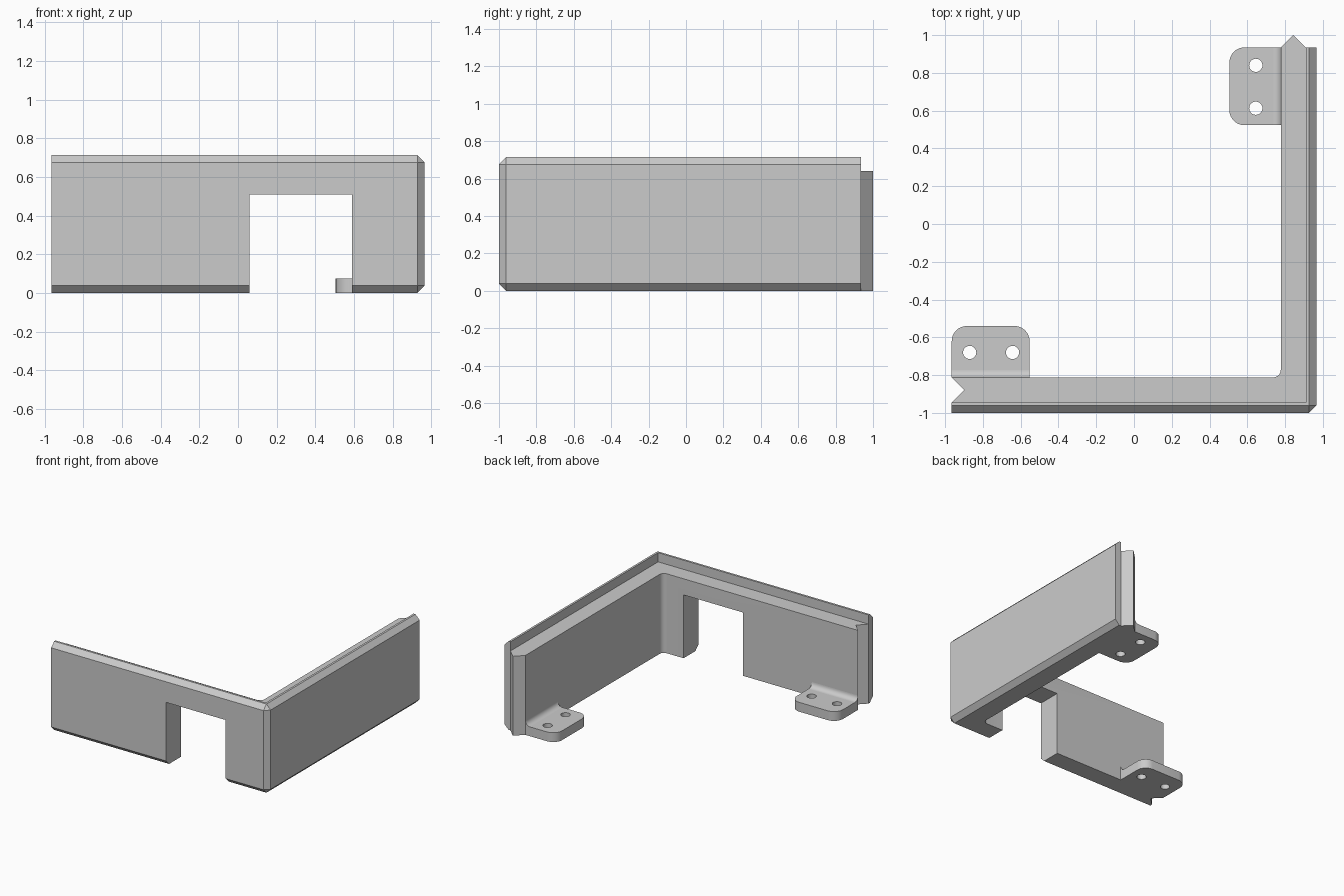
import bpy, bmesh
from math import sin, cos, pi, radians
from mathutils import Vector

if "Cube" in bpy.data.objects:
    bpy.data.objects.remove(bpy.data.objects["Cube"], do_unlink=True)

grey = bpy.data.materials.new("plain_grey")
grey.use_nodes = True
grey.diffuse_color = (0.6, 0.6, 0.6, 1)
grey.node_tree.nodes["Principled BSDF"].inputs["Base Color"].default_value = (0.6, 0.6, 0.6, 1)

# Main dimensions
LEFT, RIGHT, FRONT, BACK = -0.965, 0.965, -1.0, 0.935
THICK, LIP, CHAMFER = 0.188, 0.055, 0.038
TOP, SHELF = 0.714, 0.64
INNER_X, INNER_Y = RIGHT - THICK, FRONT + THICK
FILLET, STEPS = 0.04, 8


def finish(bm, name):
    bmesh.ops.remove_doubles(bm, verts=bm.verts, dist=1e-5)
    bmesh.ops.recalc_face_normals(bm, faces=bm.faces)
    mesh = bpy.data.meshes.new(name)
    bm.to_mesh(mesh)
    bm.free()
    mesh.materials.append(grey)
    obj = bpy.data.objects.new(name, mesh)
    bpy.context.collection.objects.link(obj)
    return obj


def prism(name, points, direction):
    """Extrude a closed outline of 3D points along a direction."""
    bm = bmesh.new()
    face = bm.faces.new([bm.verts.new(p) for p in points])
    result = bmesh.ops.extrude_face_region(bm, geom=[face])
    verts = [v for v in result["geom"] if isinstance(v, bmesh.types.BMVert)]
    bmesh.ops.translate(bm, verts=verts, vec=direction)
    return finish(bm, name)


def upright(name, outline, low, high):
    return prism(name, [(x, y, low) for x, y in outline], (0, 0, high - low))


def arc(cx, cy, r, start, end, steps=STEPS):
    angles = [radians(start + (end - start) * i / steps) for i in range(steps + 1)]
    return [(cx + r * cos(a), cy + r * sin(a)) for a in angles]


def cut(obj, cutter):
    mod = obj.modifiers.new("cut", "BOOLEAN")
    mod.operation = "DIFFERENCE"
    mod.solver = "EXACT"
    mod.object = cutter
    bpy.context.view_layer.objects.active = obj
    bpy.ops.object.modifier_apply(modifier=mod.name)
    bpy.data.objects.remove(cutter, do_unlink=True)


# Corner wall: one lipped section swept around the corner
section = [(0, CHAMFER), (CHAMFER, 0), (THICK, 0), (THICK, SHELF),
           (LIP, SHELF), (LIP, TOP), (CHAMFER, TOP), (0, TOP - CHAMFER)]
inner_arc = arc(INNER_X - FILLET, INNER_Y + FILLET, FILLET, -90, 0)


def corner_point(depth, step):
    if depth == THICK:
        return inner_arc[step]
    back = max(depth, CHAMFER)
    if step < STEPS / 2:
        return RIGHT - back, FRONT + depth
    return RIGHT - depth, FRONT + back


bm = bmesh.new()
rings = [[bm.verts.new((LEFT, FRONT + d, z)) for d, z in section]]
for step in range(STEPS + 1):
    rings.append([bm.verts.new((*corner_point(d, step), z)) for d, z in section])
rings.append([bm.verts.new((RIGHT - d, BACK, z)) for d, z in section])
for a, b in zip(rings, rings[1:]):
    for i in range(len(section)):
        j = (i + 1) % len(section)
        bm.faces.new((a[i], a[j], b[j], b[i]))
bm.faces.new(rings[0])
bm.faces.new(rings[-1])
wall = finish(bm, "corner_wall")

# Opening in the front wall
cut(wall, upright("opening_cutter", [(0.06, -1.2), (0.59, -1.2), (0.59, -0.7), (0.06, -0.7)], -0.1, 0.51))

# V groove in the left end
mid = (FRONT + LIP + INNER_Y) / 2
half = (THICK - LIP) / 2 - 0.001
cut(wall, upright("groove_cutter", [(LEFT - half, mid - 2 * half), (LEFT + half, mid),
                                    (LEFT - half, mid + 2 * half)], -0.1, 0.69))

# Matching V tongue on the back end
tongue_x = (INNER_X + RIGHT - LIP) / 2
tongue = upright("end_tongue", [(INNER_X, BACK), (RIGHT - LIP, BACK), (tongue_x, 1.0)], 0, SHELF)
parts = [wall, tongue]

# Screw tabs with rounded outer corners, two holes and a root fillet
LENGTH, DEPTH, HEIGHT, ROUND = 0.412, 0.272, 0.075, 0.08


def make_tab(name, origin, along, out):
    origin, along, out = Vector(origin), Vector(along), Vector(out)

    def place(points):
        return [tuple((origin + along * u + out * v).xy) for u, v in points]

    outline = [(0, 0), (LENGTH, 0)]
    outline += arc(LENGTH - ROUND, DEPTH - ROUND, ROUND, 0, 90)
    outline += arc(ROUND, DEPTH - ROUND, ROUND, 90, 180)
    tab = upright(name, place(outline), 0, HEIGHT)
    for u in (0.095, 0.322):
        hole = arc(u, 0.132, 0.035, 0, 360, 32)[:-1]
        cut(tab, upright("hole_cutter", place(hole), -0.1, 0.2))
    curve = [(0, HEIGHT)] + arc(FILLET, HEIGHT + FILLET, FILLET, 270, 180)
    points = [origin + out * v + Vector((0, 0, z)) for v, z in curve]
    root = prism(name + "_fillet", points, along * LENGTH)
    parts.extend([tab, root])


make_tab("front_tab", (LEFT, INNER_Y, 0), (1, 0, 0), (0, 1, 0))
make_tab("side_tab", (INNER_X, BACK, 0), (0, -1, 0), (-1, 0, 0))

# Smooth the rounded corners and keep the edges crisp
bpy.ops.object.select_all(action="DESELECT")
for obj in parts:
    obj.select_set(True)
bpy.context.view_layer.objects.active = wall
bpy.ops.object.shade_smooth_by_angle(angle=radians(30))
